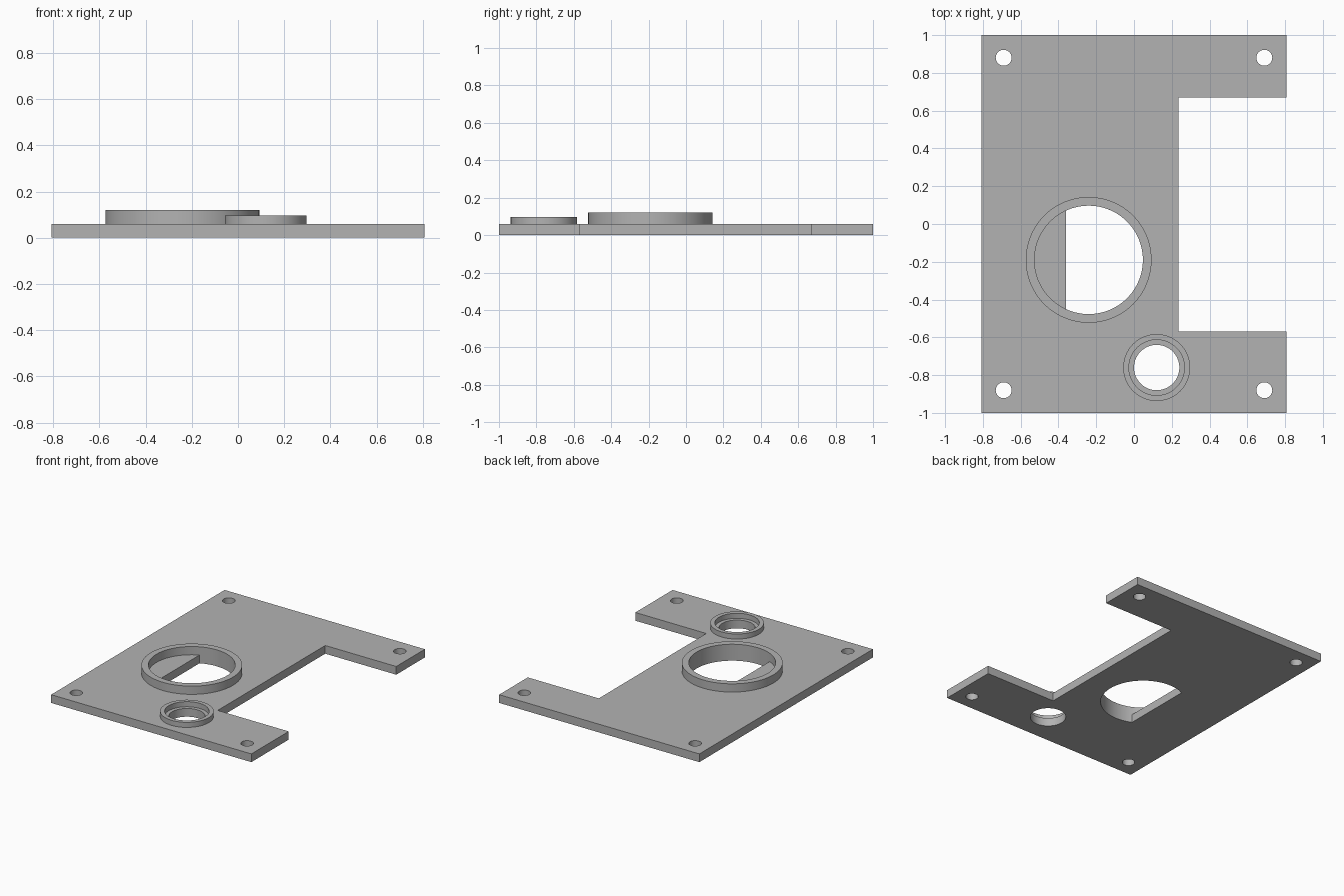
import bpy
import bmesh
from math import acos, cos, pi, sin

cube = bpy.data.objects.get("Cube")
if cube:
    bpy.data.objects.remove(cube, do_unlink=True)

grey = bpy.data.materials.new("plain grey")
grey.use_nodes = True
colour = (0.45, 0.45, 0.45, 1)
grey.diffuse_color = colour
grey.node_tree.nodes["Principled BSDF"].inputs["Base Color"].default_value = colour


def arc(centre, radius, half_angle=pi, count=96):
    """Points of a circle, or of a D shape with its flat towards -x."""
    closed = half_angle == pi
    steps = count if closed else count - 1
    angles = [-half_angle + 2 * half_angle * i / steps for i in range(count)]
    return [(centre[0] + radius * cos(a), centre[1] + radius * sin(a)) for a in angles]


def slab(name, loops, bottom, top):
    """Extrude an outline (first loop) with holes (other loops)."""
    curve = bpy.data.curves.new(name + " profile", "CURVE")
    curve.dimensions = "2D"
    curve.fill_mode = "BOTH"
    curve.extrude = (top - bottom) / 2
    for loop in loops:
        spline = curve.splines.new("POLY")
        spline.points.add(len(loop) - 1)
        for point, (x, y) in zip(spline.points, loop):
            point.co = (x, y, 0, 1)
        spline.use_cyclic_u = True
    source = bpy.data.objects.new(name + " profile", curve)
    bpy.context.scene.collection.objects.link(source)
    bpy.context.view_layer.update()
    graph = bpy.context.evaluated_depsgraph_get()
    mesh = bpy.data.meshes.new_from_object(source.evaluated_get(graph))
    bpy.data.objects.remove(source, do_unlink=True)

    bm = bmesh.new()
    bm.from_mesh(mesh)
    bmesh.ops.remove_doubles(bm, verts=bm.verts, dist=0.0001)
    bmesh.ops.translate(bm, verts=bm.verts, vec=(0, 0, (bottom + top) / 2))
    bmesh.ops.recalc_face_normals(bm, faces=bm.faces)
    bm.to_mesh(mesh)
    bm.free()
    mesh.materials.clear()
    mesh.materials.append(grey)

    part = bpy.data.objects.new(name, mesh)
    bpy.context.scene.collection.objects.link(part)
    bpy.ops.object.select_all(action="DESELECT")
    part.select_set(True)
    bpy.context.view_layer.objects.active = part
    bpy.ops.object.shade_smooth_by_angle(angle=pi / 6)
    return part


half_x, half_y, thick = 0.808, 1.0, 0.06
notch_x, notch_low, notch_high = 0.235, -0.57, 0.67
large, large_bore = (-0.24, -0.19), 0.287
small, small_bore = (0.12, -0.76), 0.12
flat_x = -0.36

# Bracket-shaped base plate with screw holes, D-shaped opening and round opening
outline = [(-half_x, -half_y), (half_x, -half_y), (half_x, notch_low),
           (notch_x, notch_low), (notch_x, notch_high), (half_x, notch_high),
           (half_x, half_y), (-half_x, half_y)]
screw_holes = [arc((sx * 0.69, sy * 0.88), 0.042, count=48)
               for sx in (-1, 1) for sy in (-1, 1)]
d_hole = arc(large, large_bore, acos((flat_x - large[0]) / large_bore))
slab("base_plate", [outline, d_hole, arc(small, small_bore)] + screw_holes, 0, thick)

# Raised collars around the two openings
slab("large_collar", [arc(large, 0.333), arc(large, large_bore)], thick, 0.12)
slab("small_collar", [arc(small, 0.177), arc(small, 0.147)], thick, 0.097)
